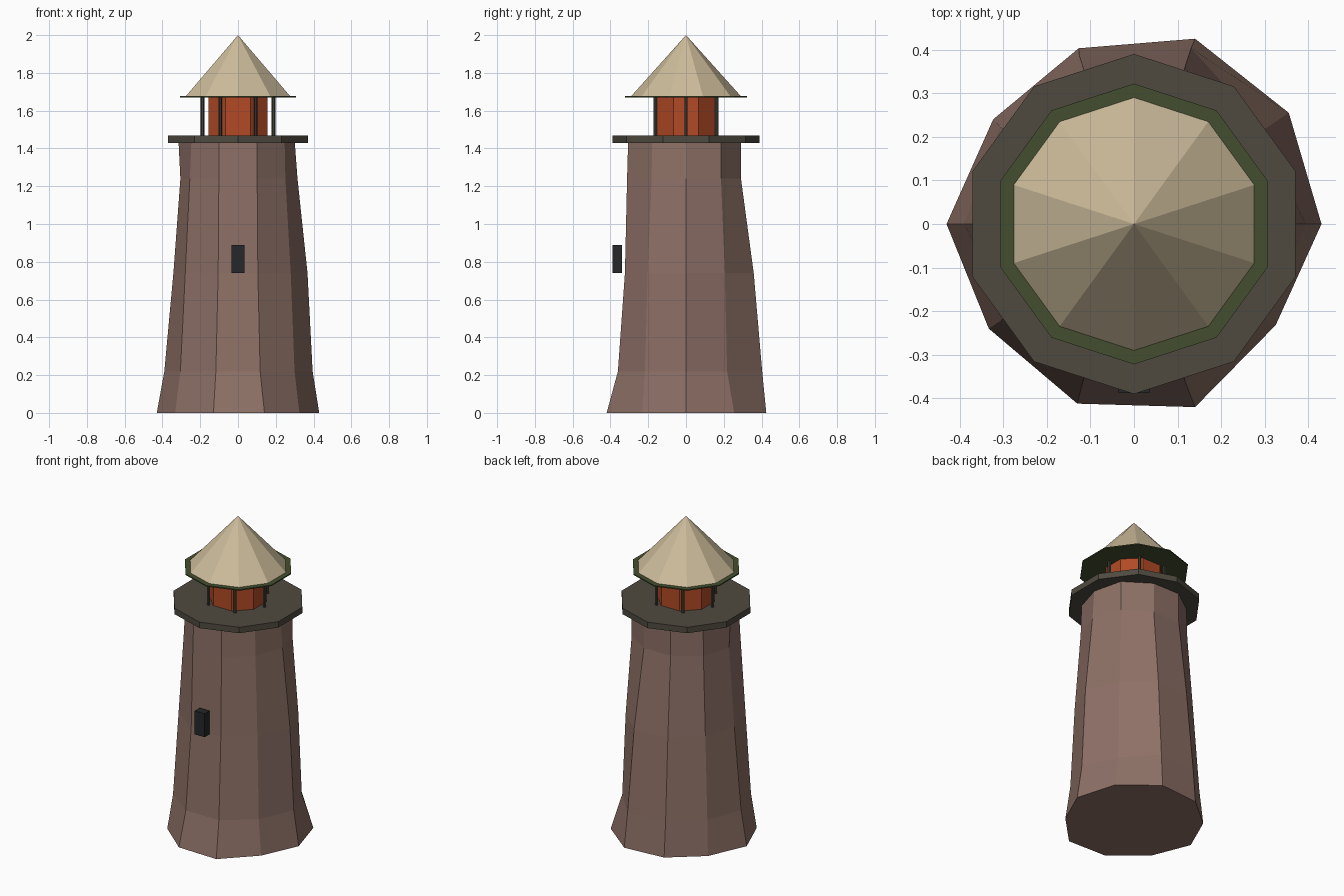
import bpy, bmesh, math

if "Cube" in bpy.data.objects:
    bpy.data.objects.remove(bpy.data.objects["Cube"])


def srgb(c):
    c /= 255
    return c / 12.92 if c <= 0.04045 else ((c + 0.055) / 1.055) ** 2.4


def material(name, r, g, b):
    m = bpy.data.materials.new(name)
    m.diffuse_color = (srgb(r), srgb(g), srgb(b), 1)
    m.use_nodes = True
    m.node_tree.nodes["Principled BSDF"].inputs["Base Color"].default_value = m.diffuse_color
    return m


BROWN = material("brown stone", 141, 112, 102)
GREY = material("dark grey", 79, 74, 64)
POST = material("post grey", 66, 66, 60)
ORANGE = material("lamp orange", 178, 74, 38)
GREEN = material("brim green", 68, 78, 47)
CREAM = material("roof cream", 205, 188, 155)
BLACK = material("window black", 37, 39, 40)


def finish(name, bm, mat):
    bmesh.ops.recalc_face_normals(bm, faces=bm.faces)
    me = bpy.data.meshes.new(name)
    bm.to_mesh(me)
    bm.free()
    me.materials.append(mat)
    ob = bpy.data.objects.new(name, me)
    bpy.context.collection.objects.link(ob)
    return ob


def loft(name, rings, mat):
    """Closed solid through equal-length rings of points."""
    bm = bmesh.new()
    loops = [[bm.verts.new(p) for p in ring] for ring in rings]
    n = len(loops[0])
    for a, b in zip(loops, loops[1:]):
        for i in range(n):
            j = (i + 1) % n
            bm.faces.new((a[i], a[j], b[j], b[i]))
    bm.faces.new(loops[0][::-1])
    bm.faces.new(loops[-1])
    return finish(name, bm, mat)


def ring(n, r, z, turn=0, x=0, y=0):
    return [(x + r * math.cos(math.radians(turn) + math.tau * i / n),
             y + r * math.sin(math.radians(turn) + math.tau * i / n), z) for i in range(n)]


def prism(name, n, r, z0, z1, mat, turn=0, x=0, y=0):
    return loft(name, [ring(n, r, z0, turn, x, y), ring(n, r, z1, turn, x, y)], mat)


# Rough-hewn tower: uneven ten-sided rings
base = [(.43, 0), (.355, .255), (.14, .425), (-.127, .403), (-.323, .24),
        (-.43, 0), (-.333, -.24), (-.13, -.412), (.14, -.42), (.325, -.232)]
radii = [
    (.22, [.395, .37, .424, .405, .38, .39, .377, .379, .379, .37]),
    (.74, [.368, .35, .377, .36, .345, .342, .345, .34, .34, .345]),
    (1.24, [.315, .315, .306, .306, .31, .305, .315, .328, .328, .31]),
    (1.44, [.30, .315, .306, .306, .305, .315, .305, .322, .322, .305]),
]
rings = [[(x, y, 0) for x, y in base]]
for z, rs in radii:
    rings.append([(r * math.cos(math.tau * i / 10), r * math.sin(math.tau * i / 10), z)
                  for i, r in enumerate(rs)])
loft("tower", rings, BROWN)

# Gallery deck and lamp room
prism("gallery_deck", 10, .39, 1.43, 1.468, GREY, 18)
prism("lamp_room", 8, .17, 1.468, 1.672, ORANGE, 22.5)

# Six posts round the lamp
for k in range(6):
    a = math.tau * k / 6
    prism(f"post_{k + 1}", 6, .01, 1.468, 1.672, POST, 0, .188 * math.cos(a), .188 * math.sin(a))

# Thin brim and pointed roof
prism("roof_brim", 10, .322, 1.67, 1.677, GREEN, 18)
bm = bmesh.new()
foot = [bm.verts.new(p) for p in ring(10, .29, 1.677, 18)]
tip = bm.verts.new((0, 0, 2))
for i in range(10):
    bm.faces.new((foot[i], foot[(i + 1) % 10], tip))
bm.faces.new(foot[::-1])
finish("roof", bm, CREAM)

# Window block on the front
bm = bmesh.new()
bmesh.ops.create_cube(bm, size=1)
for v in bm.verts:
    v.co = (v.co.x * .07, -.363 + v.co.y * .05, .815 + v.co.z * .15)
finish("window", bm, BLACK)
